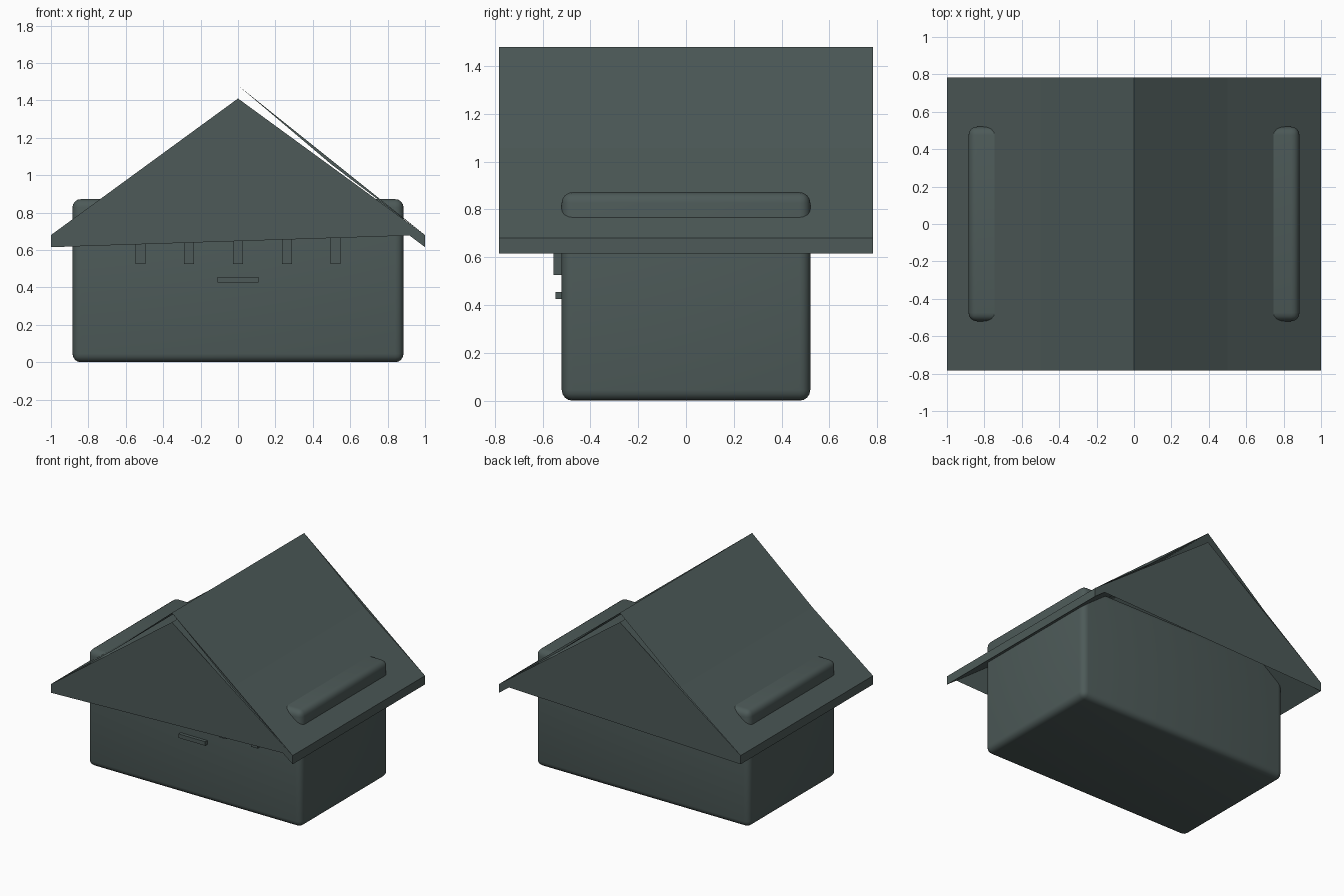
import bpy
import bmesh
import math

default = bpy.data.objects.get("Cube")
if default:
    bpy.data.objects.remove(default, do_unlink=True)

slate = bpy.data.materials.new("dark slate green")
slate.use_nodes = True
colour = (0.074, 0.102, 0.098, 1)
slate.diffuse_color = colour
slate.node_tree.nodes["Principled BSDF"].inputs["Base Color"].default_value = colour


def add_object(name, bm):
    mesh = bpy.data.meshes.new(name)
    bm.to_mesh(mesh)
    bm.free()
    mesh.materials.append(slate)
    obj = bpy.data.objects.new(name, mesh)
    bpy.context.collection.objects.link(obj)
    return obj


def box(name, low, high, bevel=0):
    bm = bmesh.new()
    bmesh.ops.create_cube(bm, size=1)
    for v in bm.verts:
        v.co = [(a + b) / 2 + c * (b - a) for a, b, c in zip(low, high, v.co)]
    if bevel:
        bmesh.ops.bevel(bm, geom=bm.edges[:], offset=bevel, segments=4,
                        profile=0.5, affect='EDGES')
    return add_object(name, bm)


# Rounded body, whose upper long edges poke through the roof
body = box("body", (-0.885, -0.52, 0), (0.885, 0.52, 0.872), 0.045)
bpy.context.view_layer.objects.active = body
body.select_set(True)
bpy.ops.object.shade_smooth_by_angle(angle=math.radians(40))
body.select_set(False)

# Roof shell: a slightly flared chevron run along y
outer = [(-1, 0.68), (-0.5, 1.057), (0, 1.48), (0.5, 1.057), (1, 0.68)]
inner = [(1, 0.615), (0.5, 0.99), (0, 1.41), (-0.5, 0.99), (-1, 0.615)]
profile = outer + inner
bm = bmesh.new()
front = [bm.verts.new((x, -0.782, z)) for x, z in profile]
back = [bm.verts.new((x, 0.782, z)) for x, z in profile]
count = len(profile)
for i in range(count):
    j = (i + 1) % count
    bm.faces.new((front[i], back[i], back[j], front[j]))
add_object("roof", bm)

# Gable panels: broad triangle, eave corner and the thin strip by the ridge
for name, y in (("front_gable", -0.782), ("back_gable", 0.782)):
    bm = bmesh.new()
    verts = [bm.verts.new((x, y, z)) for x, z in profile]
    for ids in ((9, 4, 7), (9, 7, 0), (5, 4, 6), (2, 3, 4)):
        corners = [verts[i] for i in ids]
        face = bm.faces.new(corners)
        face.normal_update()
        if face.normal.y * y < 0:
            face.normal_flip()
    bmesh.ops.delete(bm, geom=[v for v in verts if not v.link_faces], context='VERTS')
    add_object(name, bm)

# Row of short slats under the front gable
for i in range(-2, 3):
    x = i * 0.261
    box(f"front_slat_{i + 3}", (x - 0.027, -0.555, 0.525), (x + 0.027, -0.515, 0.72))

# Small handle bar
box("front_handle", (-0.11, -0.545, 0.425), (0.11, -0.515, 0.455))
